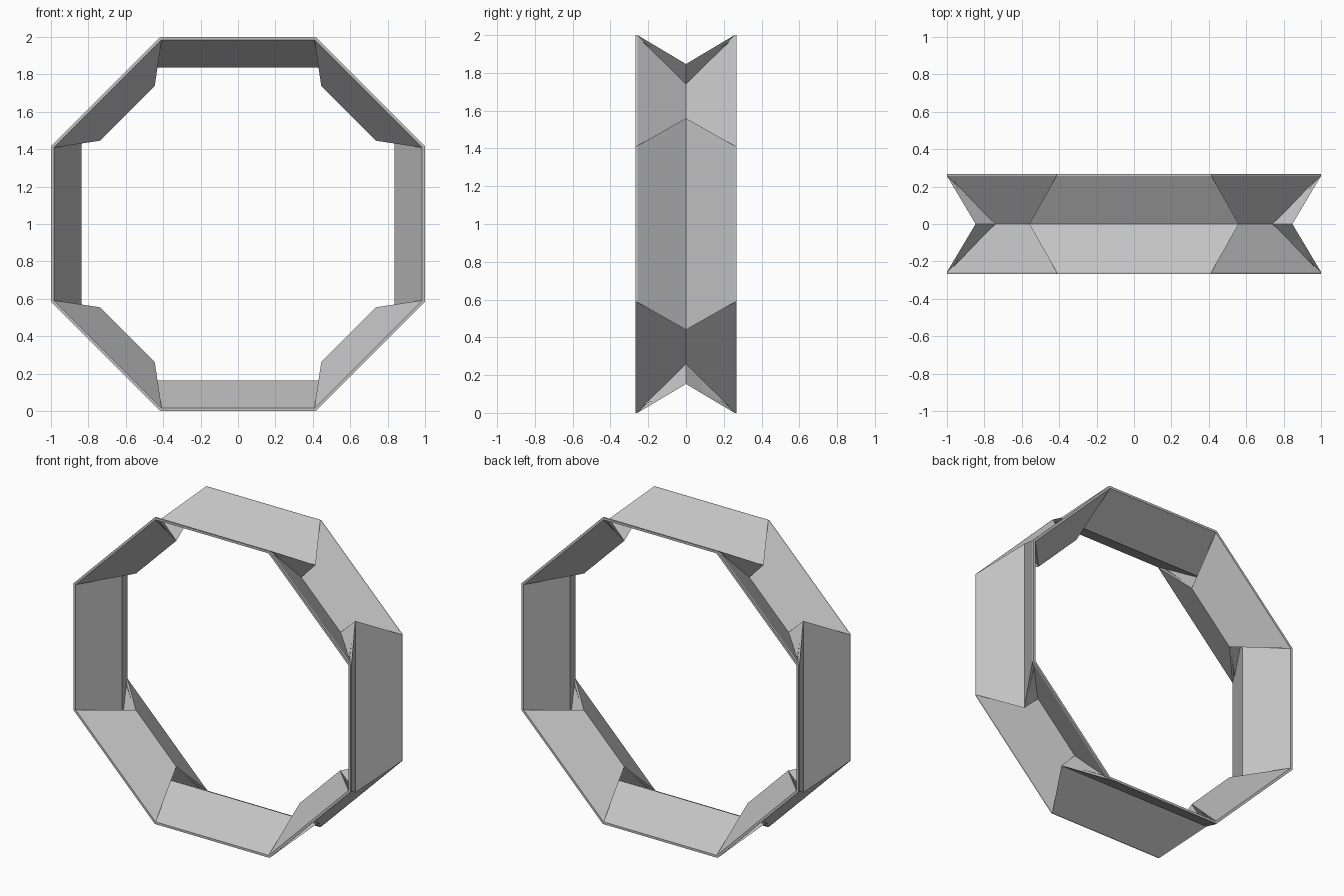
import bpy, bmesh, math
from mathutils import Vector

cube = bpy.data.objects.get("Cube")
if cube:
    bpy.data.objects.remove(cube, do_unlink=True)

SIDES = 8
TAN = math.tan(math.pi / SIDES)


def loop(bm, radius, y, long_half=None, short_half=None):
    """Two points per side of the ring; straight and diagonal sides may differ in length."""
    verts = []
    for i in range(SIDES):
        a = i * math.tau / SIDES
        out = Vector((math.sin(a), 0, math.cos(a)))
        along = Vector((math.cos(a), 0, -math.sin(a)))
        half = radius * TAN
        if long_half:
            half = short_half if i % 2 else long_half
        for s in (-1, 1):
            verts.append(bm.verts.new(out * radius + along * half * s + Vector((0, y, 1))))
    return verts


grey = bpy.data.materials.new("light_grey")
grey.use_nodes = True
colour = (0.55, 0.55, 0.55, 1)
grey.diffuse_color = colour
grey.node_tree.nodes["Principled BSDF"].inputs["Base Color"].default_value = colour

# Folded channel: outer skin, flat lip and inner skin, on both sides of the groove
bm = bmesh.new()
for side in (-1, 1):
    loops = [
        loop(bm, 0.847, 0, 0.56, 0.20),
        loop(bm, 1.0, 0.257 * side),
        loop(bm, 1.0, 0.267 * side),
        loop(bm, 0.985, 0.267 * side),
        loop(bm, 0.836, 0, 0.54, 0.206),
    ]
    for a, b in zip(loops, loops[1:]):
        n = len(a)
        for k in range(n):
            j = (k + 1) % n
            bm.faces.new((a[k], a[j], b[j], b[k]))

# Corner points coincide, so the fold faces become triangles
bmesh.ops.remove_doubles(bm, verts=bm.verts, dist=0.0005)
bmesh.ops.recalc_face_normals(bm, faces=bm.faces)

mesh = bpy.data.meshes.new("folded_octagon_ring")
bm.to_mesh(mesh)
bm.free()
mesh.materials.append(grey)
ring = bpy.data.objects.new("folded_octagon_ring", mesh)
bpy.context.collection.objects.link(ring)
